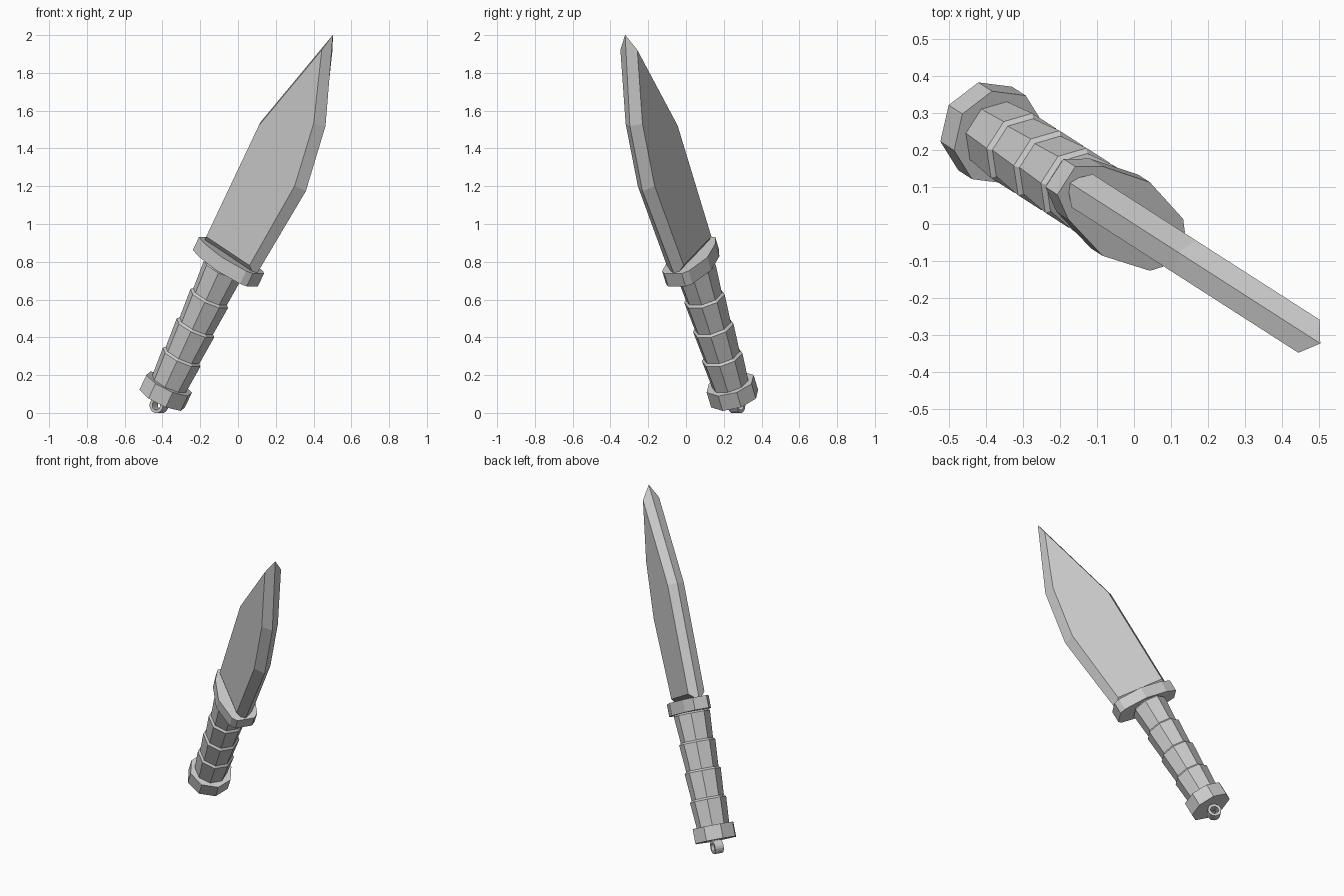
import bpy, bmesh
from math import sin, cos, pi, radians
from mathutils import Matrix, Vector

if "Cube" in bpy.data.objects:
    bpy.data.objects.remove(bpy.data.objects["Cube"])

# Knife frame: local x = towards cutting edge, y = blade thickness, z = along the handle
tilt = radians(29.2)
u = Vector((0.842, -0.54, 0)).normalized()
up = Vector((0, 0, 1))
edge_dir = u * cos(tilt) - up * sin(tilt)
long_dir = u * sin(tilt) + up * cos(tilt)
side_dir = long_dir.cross(edge_dir)
M = Matrix((edge_dir, side_dir, long_dir)).transposed().to_4x4()
M.translation = u * -0.455 + up * 0.115


def loft(name, loops, caps=True, closed=False):
    """Skin a list of equal-length point loops into a flat-faced object."""
    bm = bmesh.new()
    rings = [[bm.verts.new(M @ Vector(p)) for p in loop] for loop in loops]
    pairs = list(zip(rings, rings[1:]))
    if closed:
        pairs.append((rings[-1], rings[0]))
    for a, b in pairs:
        n = len(a)
        for i in range(n):
            j = (i + 1) % n
            bm.faces.new((a[i], a[j], b[j], b[i]))
    if caps and not closed:
        bm.faces.new(rings[0])
        bm.faces.new(rings[-1])
    bmesh.ops.recalc_face_normals(bm, faces=bm.faces)
    me = bpy.data.meshes.new(name)
    bm.to_mesh(me)
    bm.free()
    ob = bpy.data.objects.new(name, me)
    bpy.context.collection.objects.link(ob)
    return ob


def octagon(r, z, phase=0.0):
    return [(r * cos(phase + i * pi / 4), r * sin(phase + i * pi / 4), z) for i in range(8)]


# Blade: two flat sides bevelled out to a central ridge all round
flat = [(-0.147, 0.855), (-0.145, 1.53), (0.005, 2.073), (0.151, 1.707), (0.208, 1.36), (0.165, 0.855)]
ridge = [(-0.176, 0.805), (-0.174, 1.535), (-0.002, 2.16), (0.193, 1.715), (0.253, 1.355), (0.195, 0.80)]
t = 0.053
loft("blade", [[(x, -t, z) for x, z in flat],
               [(x, 0, z) for x, z in ridge],
               [(x, t, z) for x, z in flat]])

# Guard: elongated plate, pointed at both ends
half = [(-0.19, 0.045), (-0.12, 0.085), (0.03, 0.118), (0.178, 0.083), (0.205, 0.055)]
outline = half + [(x, -y) for x, y in reversed(half)]
loft("guard", [[(x, y, z) for x, y in outline] for z in (0.75, 0.828)])

# Handle: four flared octagonal grip segments
grip = []
pitch = 0.178
for k in range(4):
    z = 0.04 + k * pitch
    grip += [octagon(0.1, z, pi / 8), octagon(0.112, z + pitch - 0.012, pi / 8)]
grip.append(octagon(0.1, 0.04 + 4 * pitch, pi / 8))
loft("handle", grip)

# Pommel
loft("pommel", [octagon(0.134, -0.045), octagon(0.134, 0.045)])

# Lanyard ring
section = [(0.042, -0.028), (0.042, 0.028), (0.025, 0.028), (0.025, -0.028)]
loft("lanyard_ring", [[(r * cos(a), y, -0.085 + r * sin(a)) for r, y in section]
                      for a in [i * pi / 8 for i in range(16)]], closed=True)
